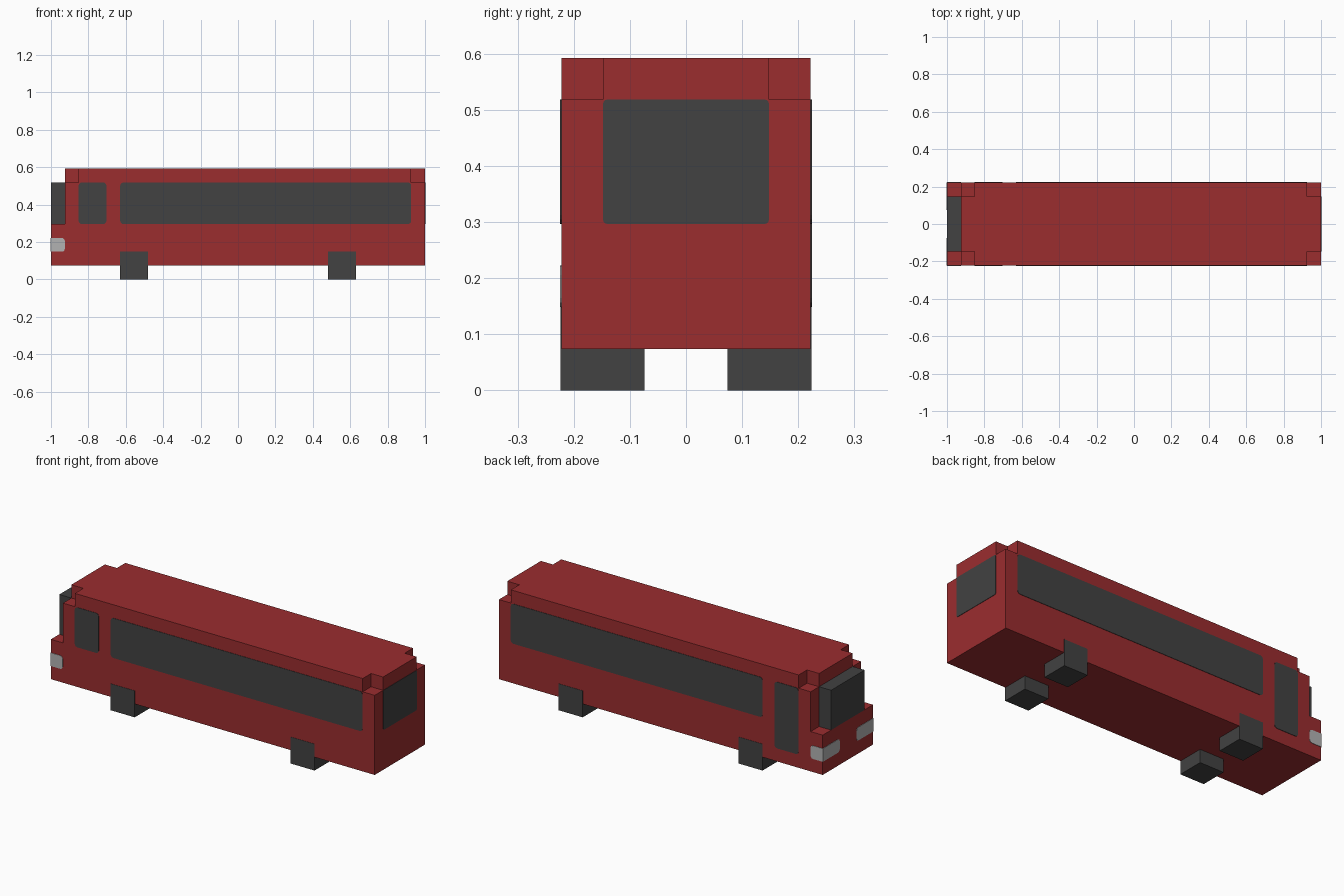
import bpy, bmesh, math
from mathutils import Vector

if "Cube" in bpy.data.objects:
    bpy.data.objects.remove(bpy.data.objects["Cube"])

U = 2 / 27   # the model sits on a grid 27 long, 6 wide, 8 high


def material(name, rgb):
    m = bpy.data.materials.new(name)
    m.diffuse_color = (*rgb, 1)
    m.use_nodes = True
    m.node_tree.nodes["Principled BSDF"].inputs["Base Color"].default_value = m.diffuse_color
    return m


RED = material("red paint", (0.328, 0.026, 0.028))
DARK = material("dark grey", (0.054, 0.054, 0.054))
LIGHT = material("light grey", (0.45, 0.45, 0.45))


def P(x, y, z):
    """Grid units to world."""
    return Vector(((x - 13.5) * U, (y - 3) * U, z * U))


def finish(bm, name, *mats):
    bmesh.ops.recalc_face_normals(bm, faces=bm.faces)
    me = bpy.data.meshes.new(name)
    bm.to_mesh(me)
    bm.free()
    for m in mats:
        me.materials.append(m)
    ob = bpy.data.objects.new(name, me)
    bpy.context.collection.objects.link(ob)
    return ob


def build_body():
    """Stepped shell: outer faces of the filled blocks between the cuts."""
    cuts = ([0, 1, 2, 26, 27], [0, 1, 5, 6], [1, 4, 7, 8])
    size = [len(c) - 1 for c in cuts]

    def filled(c):
        if any(not 0 <= c[a] < size[a] for a in range(3)):
            return False
        i, j, k = c
        side = j != 1
        if i == 0:                       # nose: low corners, windscreen between
            return k == 0 or (k == 1 and not side)
        return not (k == 2 and side and i in (1, 3))   # notched roof corners

    bm = bmesh.new()
    cells = [(i, j, k) for i in range(size[0]) for j in range(size[1]) for k in range(size[2])]
    for c in filter(filled, cells):
        for a in range(3):
            for d in (0, 1):
                n = list(c)
                n[a] += 2 * d - 1
                if filled(n):
                    continue
                b, e = (a + 1) % 3, (a + 2) % 3
                vs = []
                for s, t in ((0, 0), (1, 0), (1, 1), (0, 1)):
                    q = [0, 0, 0]
                    q[a], q[b], q[e] = cuts[a][c[a] + d], cuts[b][c[b] + s], cuts[e][c[e] + t]
                    vs.append(bm.verts.new(P(*q)))
                f = bm.faces.new(vs if d else vs[::-1])
                f.material_index = int(c[0] == 0 and c[2] == 1)   # windscreen block
    bmesh.ops.remove_doubles(bm, verts=bm.verts, dist=1e-5)
    finish(bm, "body_with_windscreen", RED, DARK)


def box(name, mat, lo, hi):
    bm = bmesh.new()
    bmesh.ops.create_cube(bm, size=1)
    a, b = P(*lo), P(*hi)
    for v in bm.verts:
        v.co = Vector([(a[i] + b[i]) / 2 + v.co[i] * (b[i] - a[i]) for i in range(3)])
    finish(bm, name, mat)


def plate(name, mat, axis, at, out, h, z, rounded=(1, 1), r=0.22):
    """Thin rounded plate on a wall; rounded = (low end, high end)."""
    t = 0.03                             # thickness in grid units, about 0.002
    pts = []
    for n, (cx, cz, sx, sz) in enumerate(((h[1], z[1], 1, 1), (h[0], z[1], -1, 1),
                                          (h[0], z[0], -1, -1), (h[1], z[0], 1, -1))):
        if not rounded[sx > 0]:
            pts.append((cx, cz))
            continue
        for k in range(4):
            w = math.pi / 2 * (n + k / 3)
            pts.append((cx - sx * r + r * math.cos(w), cz - sz * r + r * math.sin(w)))
    bm = bmesh.new()
    rings = []
    for p in (at, at + out * t):
        rings.append([bm.verts.new(P(p, u, v) if axis == 'x' else P(u, p, v)) for u, v in pts])
    for ring in rings:
        bm.faces.new(ring)
    for i in range(len(pts)):
        j = (i + 1) % len(pts)
        bm.faces.new((rings[0][i], rings[0][j], rings[1][j], rings[1][i]))
    finish(bm, name, mat)


build_body()

# Side glass, door and headlight returns; the door is tall on the back side
for side, y, out, door_z in (("front", 0, -1, 4), ("back", 6, 1, 2)):
    plate(side + "_long_window", DARK, 'y', y, out, (5, 26), (4, 7))
    plate(side + "_door_window", DARK, 'y', y, out, (2, 4), (door_z, 7))
    plate(side + "_headlight_side", LIGHT, 'y', y, out, (0, 1), (2, 3), (0, 1))

# Rear window and nose headlights
plate("rear_window", DARK, 'x', 27, 1, (1, 5), (4, 7), r=0.12)
plate("front_headlight", LIGHT, 'x', 0, -1, (0, 2), (2, 3), (0, 1))
plate("back_headlight", LIGHT, 'x', 0, -1, (4, 6), (2, 3), (1, 0))

# Block wheels, a hair proud of the body sides
for end, x in (("nose", 5), ("tail", 20)):
    box(end + "_front_wheel", DARK, (x, -0.02, 0), (x + 2, 2, 2))
    box(end + "_back_wheel", DARK, (x, 4, 0), (x + 2, 6.02, 2))
